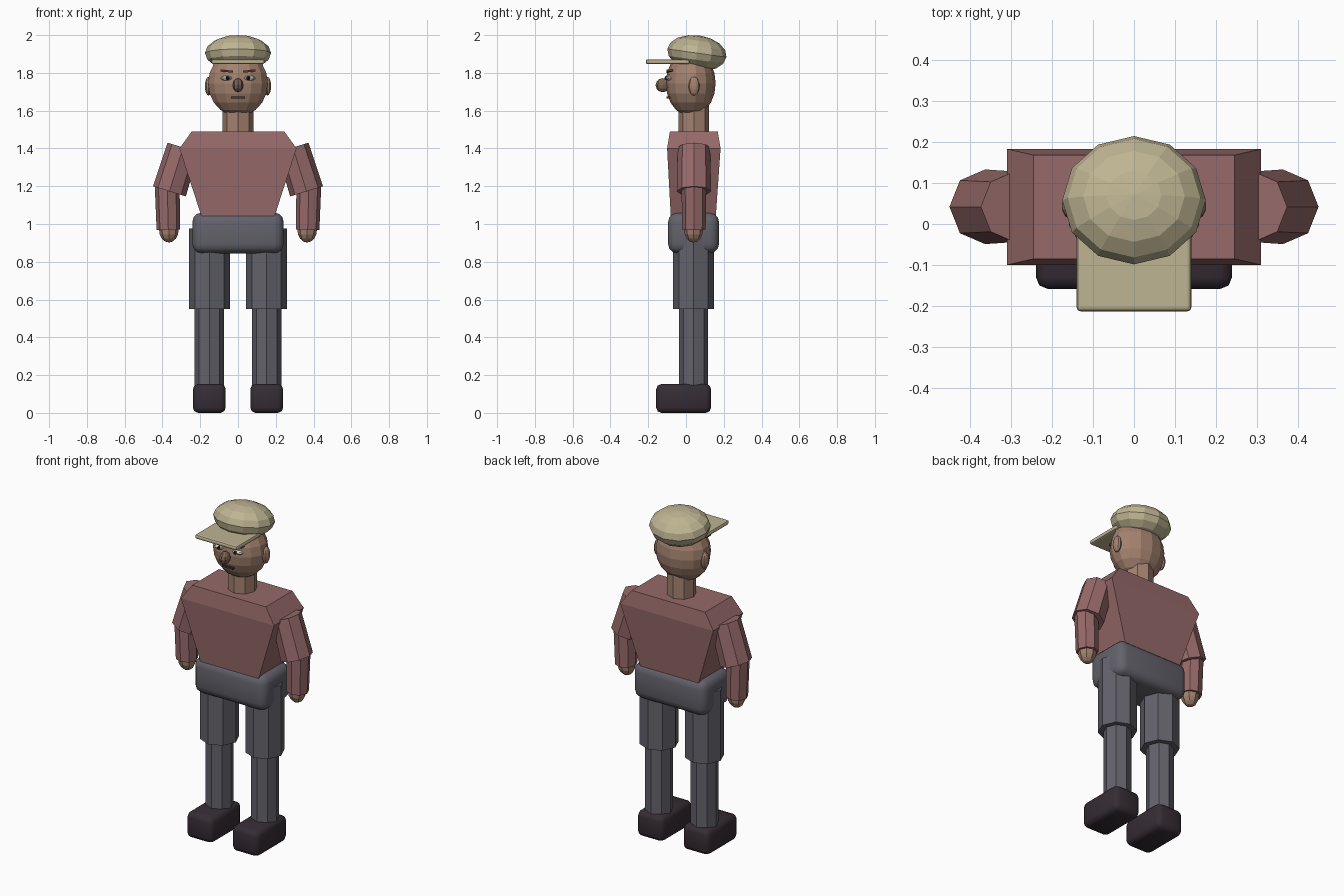
import bpy, bmesh, math
from mathutils import Vector, Matrix

if "Cube" in bpy.data.objects:
    bpy.data.objects.remove(bpy.data.objects["Cube"])


def material(name, rgb):
    m = bpy.data.materials.new(name)
    m.diffuse_color = (*rgb, 1)
    m.use_nodes = True
    m.node_tree.nodes["Principled BSDF"].inputs["Base Color"].default_value = m.diffuse_color
    return m


SKIN = material("skin", (0.37, 0.225, 0.16))
NOSE = material("dark skin", (0.21, 0.125, 0.09))
SHIRT = material("dusty red", (0.31, 0.142, 0.142))
PANTS = material("slate grey", (0.125, 0.123, 0.147))
SHOE = material("dark plum", (0.036, 0.026, 0.035))
HAT = material("khaki", (0.52, 0.46, 0.29))
WHITE = material("eye white", (0.7, 0.68, 0.6))
DARK = material("near black", (0.015, 0.012, 0.012))
BROW = material("brow brown", (0.12, 0.045, 0.035))
LIP = material("lip brown", (0.08, 0.03, 0.03))


def finish(name, bm, mat, smooth=False):
    bmesh.ops.recalc_face_normals(bm, faces=bm.faces)
    me = bpy.data.meshes.new(name)
    bm.to_mesh(me)
    bm.free()
    me.materials.append(mat)
    ob = bpy.data.objects.new(name, me)
    bpy.context.collection.objects.link(ob)
    if smooth:
        for p in me.polygons:
            p.use_smooth = True
    return ob


def ball(name, mat, loc, radii, seg=12, rings=8, tilt=0, axis='X'):
    bm = bmesh.new()
    bmesh.ops.create_uvsphere(bm, u_segments=seg, v_segments=rings, radius=1)
    m = Matrix.Translation(loc) @ Matrix.Rotation(tilt, 4, axis) @ Matrix.Diagonal((*radii, 1))
    bm.transform(m)
    return finish(name, bm, mat)


def box(name, mat, lo, hi, bevel=0.0, segs=2, tilt=0):
    lo, hi = Vector(lo), Vector(hi)
    bm = bmesh.new()
    bmesh.ops.create_cube(bm, size=1)
    bm.transform(Matrix.Translation((lo + hi) / 2) @ Matrix.Rotation(tilt, 4, 'Y')
                 @ Matrix.Diagonal((*(hi - lo), 1)))
    if bevel:
        bmesh.ops.bevel(bm, geom=bm.edges[:], offset=bevel, segments=segs,
                        profile=0.5, affect='EDGES')
    return finish(name, bm, mat, smooth=bevel > 0.01)


def limb(name, mat, a, b, ra, rb):
    """Eight-sided tube from a (radius ra) to b (radius rb)."""
    a, b = Vector(a), Vector(b)
    d = b - a
    bm = bmesh.new()
    bmesh.ops.create_cone(bm, cap_ends=True, segments=8, radius1=ra, radius2=rb, depth=d.length)
    angle = math.atan2(d.x, d.z)
    bm.transform(Matrix.Translation((a + b) / 2) @ Matrix.Rotation(angle, 4, 'Y'))
    return finish(name, bm, mat)


# Torso: stacked rectangles (z, half width, front, back)
bm = bmesh.new()
rings = []
for z, w, f, k in ((1.03, 0.19, -0.08, 0.157), (1.40, 0.31, -0.10, 0.183), (1.49, 0.245, -0.085, 0.168)):
    rings.append([bm.verts.new(p) for p in ((-w, f, z), (w, f, z), (w, k, z), (-w, k, z))])
for r0, r1 in zip(rings, rings[1:]):
    for i in range(4):
        j = (i + 1) % 4
        bm.faces.new((r0[i], r0[j], r1[j], r1[i]))
bm.faces.new(rings[0])
bm.faces.new(rings[-1])
finish("torso", bm, SHIRT)

# Hips
box("hips", PANTS, (-0.242, -0.095, 0.845), (0.242, 0.175, 1.06), 0.05, 3)

# Arms and legs
for side, s in (("right", -1), ("left", 1)):
    limb(side + "_thigh", PANTS, (s * 0.151, 0.04, 0.55), (s * 0.151, 0.04, 0.975), 0.108, 0.108)
    limb(side + "_shin", PANTS, (s * 0.152, 0.04, 0.12), (s * 0.152, 0.04, 0.60), 0.077, 0.077)
    box(side + "_shoe", SHOE, (s * 0.152 - 0.087, -0.158, 0.0), (s * 0.152 + 0.087, 0.133, 0.153), 0.028)
    limb(side + "_upper_arm", SHIRT, (s * 0.363, 0.042, 1.173), (s * 0.291, 0.042, 1.405), 0.091, 0.086)
    limb(side + "_forearm", SHIRT, (s * 0.369, 0.042, 0.97), (s * 0.375, 0.042, 1.21), 0.062, 0.066)
    ball(side + "_hand", SKIN, (s * 0.366, 0.04, 0.97), (0.052, 0.05, 0.068), 8, 8)

# Neck and head
limb("neck", SKIN, (0, 0.042, 1.46), (0, 0.042, 1.66), 0.081, 0.081)
ball("head", SKIN, (0, 0.025, 1.745), (0.162, 0.132, 0.175), 14, 10)
ball("nose", NOSE, (0, -0.123, 1.735), (0.028, 0.038, 0.037), 8, 6)

# Face details and ears
for side, s in (("right", -1), ("left", 1)):
    ball(side + "_ear", SKIN, (s * 0.156, 0.043, 1.73), (0.02, 0.03, 0.05), 10, 8)
    ball(side + "_eye", WHITE, (s * 0.06, -0.088, 1.772), (0.034, 0.02, 0.013), 10, 6)
    ball(side + "_pupil", DARK, (s * 0.055, -0.101, 1.773), (0.011, 0.012, 0.011), 8, 6)
    box(side + "_brow", BROW, (s * 0.06 - 0.033, -0.103, 1.804), (s * 0.06 + 0.033, -0.07, 1.815),
        tilt=s * -0.1)
box("mouth", LIP, (-0.036, -0.103, 1.664), (0.036, -0.07, 1.675))

# Cap with flat brim
ball("cap", HAT, (0, 0.058, 1.905), (0.175, 0.158, 0.094), 12, 8, math.radians(-8))
box("cap_brim", HAT, (-0.14, -0.213, 1.846), (0.14, 0.02, 1.872), 0.01, 2)
